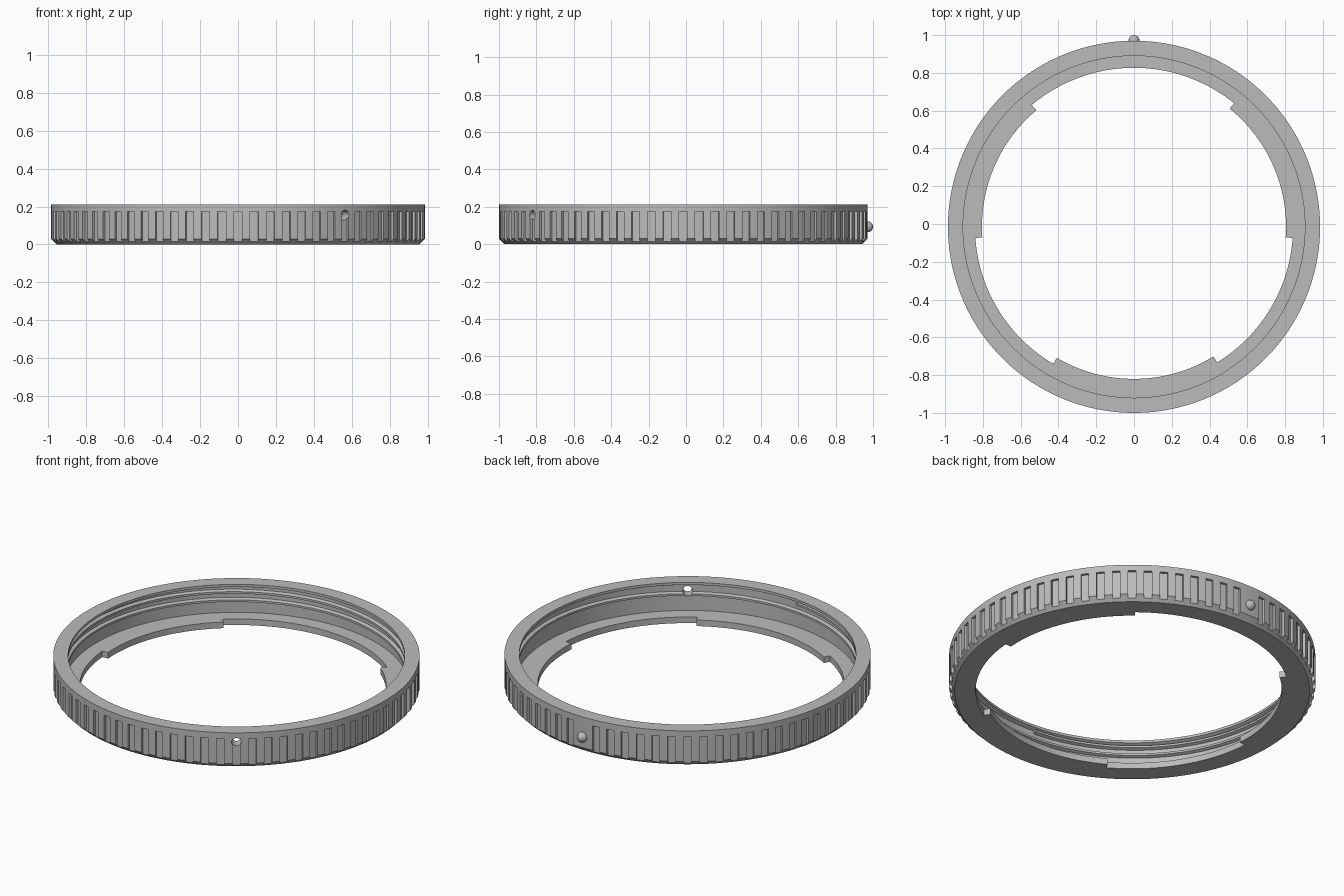
import bpy, bmesh
from math import radians, cos, sin, pi
from mathutils import Matrix, Vector

if "Cube" in bpy.data.objects:
    bpy.data.objects.remove(bpy.data.objects["Cube"])

CY = -0.015          # ring axis, shifted so the bead stays inside the bounds
R = 0.985            # outer radius
FLUTES = 72

grey = bpy.data.materials.new("satin grey")
grey.use_nodes = True
grey.diffuse_color = (0.5, 0.5, 0.5, 1)
grey.node_tree.nodes["Principled BSDF"].inputs["Base Color"].default_value = (0.5, 0.5, 0.5, 1)


def finish(bm, name):
    bmesh.ops.recalc_face_normals(bm, faces=bm.faces)
    mesh = bpy.data.meshes.new(name)
    bm.to_mesh(mesh)
    bm.free()
    mesh.materials.append(grey)
    ob = bpy.data.objects.new(name, mesh)
    bpy.context.collection.objects.link(ob)
    ob.location.y = CY
    return ob


def sweep(bm, profile, start, end, steps, closed=False, rise=0.0):
    """Turn a closed (radius, height) profile around the ring axis."""
    rings = []
    for i in range(steps + (not closed)):
        t = i / steps
        a = radians(start + (end - start) * t)
        rings.append([bm.verts.new((r * cos(a), r * sin(a), z + rise * t)) for r, z in profile])
    n = len(profile)
    pairs = list(zip(rings, rings[1:]))
    if closed:
        pairs.append((rings[-1], rings[0]))
    for p, q in pairs:
        for j in range(n):
            k = (j + 1) % n
            bm.faces.new((p[j], p[k], q[k], q[j]))
    if not closed:
        bm.faces.new(rings[0])
        bm.faces.new(rings[-1])


def cut(ob, cutter):
    cutter.hide_render = True
    mod = ob.modifiers.new("cut", 'BOOLEAN')
    mod.operation = 'DIFFERENCE'
    mod.solver = 'EXACT'
    mod.object = cutter
    bpy.context.view_layer.objects.active = ob
    bpy.ops.object.modifier_apply(modifier=mod.name)


# Ring body: chamfered foot, thin bottom flange, stepped bore and top lip
body_profile = [(0.805, 0), (0.955, 0), (R, 0.03), (R, 0.212), (0.905, 0.212),
                (0.905, 0.197), (0.926, 0.187), (0.926, 0.036), (0.805, 0.036)]
bm = bmesh.new()
sweep(bm, body_profile, 0, 360, 216, closed=True)
body = finish(bm, "ring_body")

# Helical thread ridge inside the bore
ridge = [(0.935, -0.016), (0.935, 0.016), (0.908, 0.006), (0.908, -0.006)]
bm = bmesh.new()
sweep(bm, [(r, z + 0.1) for r, z in ridge], 35, 35 + 590, 300, rise=0.08)
thread = finish(bm, "inner_thread")

# Grip flutes, leaving a plain land behind the bead
bm = bmesh.new()
for i in range(1, FLUTES):
    turn = Matrix.Rotation(pi / 2 + i * 2 * pi / FLUTES, 4, 'Z')
    place = Matrix.Translation((R + 0.005, 0, 0.0825))
    size = Matrix.Diagonal((0.04, 0.043, 0.185, 1))
    bmesh.ops.create_cube(bm, size=1, matrix=turn @ place @ size)
flutes = finish(bm, "flute_cutter")

# Three bayonet recesses in the flange
bm = bmesh.new()
for start, end in ((51, 130), (184, 239.5), (301.5, 356)):
    sweep(bm, [(0.7, -0.05), (0.842, -0.05), (0.842, 0.08), (0.7, 0.08)], start, end, 40)
recesses = finish(bm, "recess_cutter")

# Round pin hole through the wall
bm = bmesh.new()
out = Vector((cos(radians(-55)), sin(radians(-55)), 0))
place = Matrix.Translation(out * 0.95 + Vector((0, 0, 0.155)))
bmesh.ops.create_cone(bm, cap_ends=True, segments=24, radius1=0.026, radius2=0.026, depth=0.2,
                      matrix=place @ out.to_track_quat('Z', 'Y').to_matrix().to_4x4())
hole = finish(bm, "hole_cutter")

for cutter in (flutes, recesses, hole):
    cut(body, cutter)
cut(thread, hole)
for cutter in (flutes, recesses, hole):
    bpy.data.objects.remove(cutter)

# Index bead on the back
bm = bmesh.new()
bmesh.ops.create_uvsphere(bm, u_segments=24, v_segments=16, radius=0.029,
                          matrix=Matrix.Translation((0, R + 0.001, 0.093)))
bead = finish(bm, "index_bead")

bpy.ops.object.select_all(action='DESELECT')
for ob in (body, thread, bead):
    ob.select_set(True)
bpy.context.view_layer.objects.active = body
bpy.ops.object.shade_smooth_by_angle(angle=radians(30))
